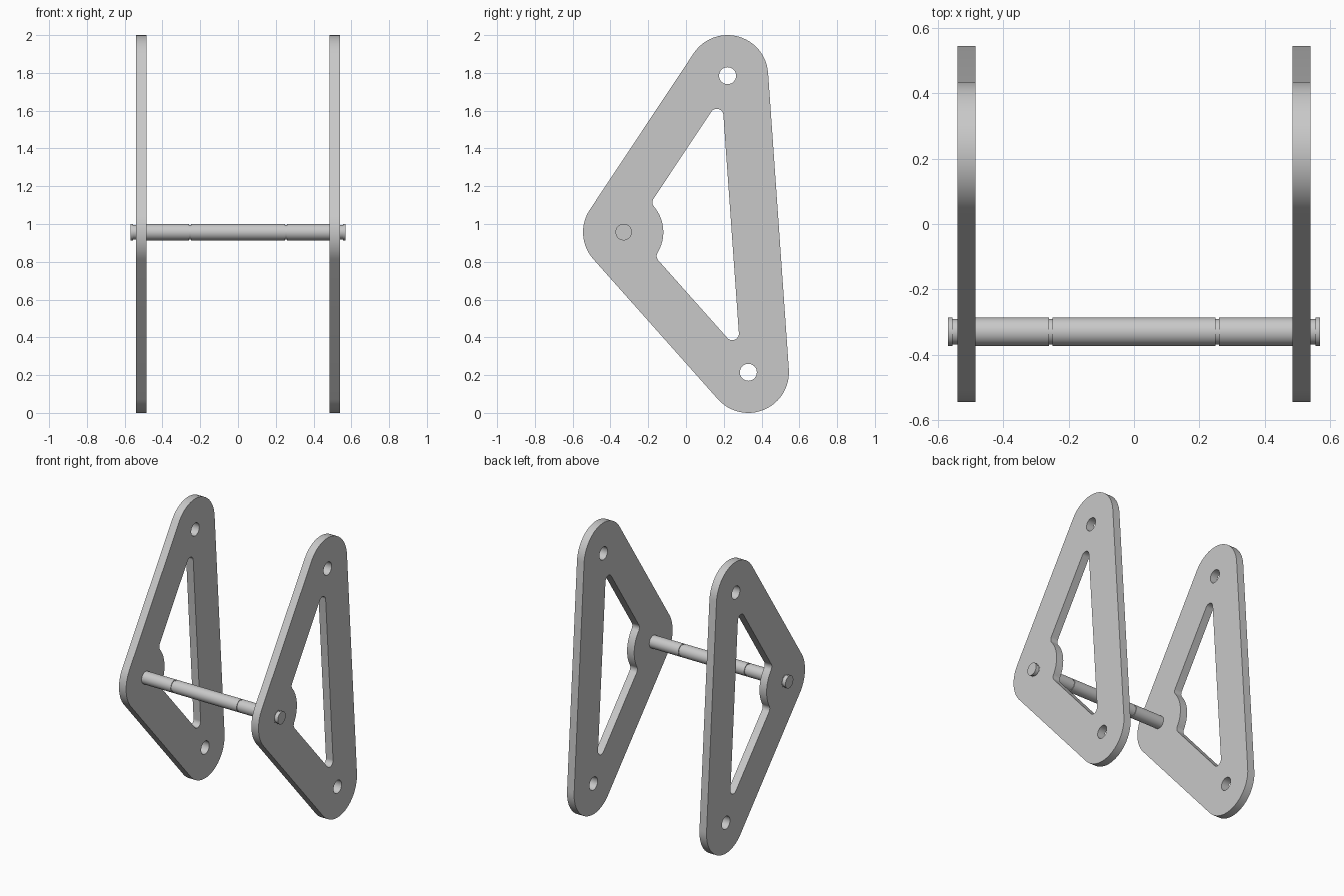
import bpy, bmesh, math
from mathutils import Vector

cube = bpy.data.objects.get("Cube")
if cube:
    bpy.data.objects.remove(cube, do_unlink=True)

grey = bpy.data.materials.new("light grey metal")
colour = (0.58, 0.58, 0.58, 1)
grey.diffuse_color = colour
grey.use_nodes = True
grey.node_tree.nodes["Principled BSDF"].inputs["Base Color"].default_value = colour

# Main dimensions; plate points are (y, z)
PIVOT, TOP, BOTTOM = Vector((-0.33, 0.957)), Vector((0.22, 1.785)), Vector((0.33, 0.215))
OUTER, BOSS, FILLET, BORE = 0.215, 0.21, 0.035, 0.045
SLOT_TOP, SLOT_BOTTOM = Vector((0.163, 1.575)), Vector((0.245, 0.42))
PLATE_X, PLATE_T = 0.513, 0.055


def arc(centre, radius, start, end, steps=16):
    """Points from angle start to angle end, both in radians."""
    return [centre + radius * Vector((math.cos(a), math.sin(a)))
            for a in (start + (end - start) * i / steps for i in range(steps + 1))]


def angle(v):
    return math.atan2(v.y, v.x)


def normal_angle(a, b):
    """Direction of the left-hand normal of the edge from a to b."""
    return angle(b - a) + math.pi / 2


def clockwise(start, end):
    """The end angle reached by turning clockwise from start."""
    return start - (start - end) % math.tau


def rounded_hull(points, radius):
    """Clockwise outline around equal circles."""
    out = []
    for i, p in enumerate(points):
        n0 = normal_angle(points[i - 1], p)
        n1 = normal_angle(p, points[(i + 1) % len(points)])
        out += arc(p, radius, n0, clockwise(n0, n1), 24)
    return out


def fillet_centre(start, toward):
    """Where the line from start meets the circle just outside the boss."""
    d = (toward - start).normalized()
    along = (PIVOT - start).dot(d)
    off = (PIVOT - start).length_squared - along ** 2
    return start + d * (along - math.sqrt((BOSS + FILLET) ** 2 - off))


def slot_outline():
    """Triangular opening with the round boss bulging into it."""
    upper = normal_angle(PIVOT, TOP)
    back = normal_angle(SLOT_TOP, SLOT_BOTTOM)
    lower = normal_angle(BOTTOM, PIVOT)
    high = fillet_centre(SLOT_TOP, SLOT_TOP + PIVOT - TOP)
    low = fillet_centre(SLOT_BOTTOM, SLOT_BOTTOM + PIVOT - BOTTOM)
    to_boss, from_boss = angle(PIVOT - low), angle(PIVOT - high)
    return (arc(SLOT_TOP, FILLET, upper, clockwise(upper, back))
            + arc(SLOT_BOTTOM, FILLET, back, clockwise(back, lower))
            + arc(low, FILLET, lower, clockwise(lower, to_boss))
            + arc(PIVOT, BOSS, angle(low - PIVOT), angle(high - PIVOT))[1:-1]
            + arc(high, FILLET, from_boss, clockwise(from_boss, upper)))


def finish(name, mesh):
    mesh.materials.clear()
    mesh.materials.append(grey)
    bm = bmesh.new()
    bm.from_mesh(mesh)
    bmesh.ops.remove_doubles(bm, verts=bm.verts, dist=0.0001)
    bmesh.ops.recalc_face_normals(bm, faces=bm.faces)
    bm.to_mesh(mesh)
    bm.free()
    mesh.shade_smooth()
    mesh.set_sharp_from_angle(angle=math.radians(30))
    obj = bpy.data.objects.new(name, mesh)
    bpy.context.collection.objects.link(obj)
    return obj


# Side plate: filled outline with the opening and two bolt holes
curve = bpy.data.curves.new("plate outline", "CURVE")
curve.dimensions = "2D"
curve.fill_mode = "BOTH"
curve.extrude = PLATE_T / 2
outlines = [rounded_hull([PIVOT, TOP, BOTTOM], OUTER), slot_outline()]
outlines += [arc(c, BORE, 0, math.tau, 32)[:-1] for c in (TOP, BOTTOM)]
for points in outlines:
    spline = curve.splines.new("POLY")
    spline.points.add(len(points) - 1)
    for sp, p in zip(spline.points, points):
        sp.co = (p.x, p.y, 0, 1)
    spline.use_cyclic_u = True
helper = bpy.data.objects.new("plate outline", curve)
bpy.context.collection.objects.link(helper)
bpy.context.view_layer.update()
evaluated = helper.evaluated_get(bpy.context.evaluated_depsgraph_get())
plate_mesh = bpy.data.meshes.new_from_object(evaluated)
bpy.data.objects.remove(helper, do_unlink=True)

left_plate = finish("left_side_plate", plate_mesh)
right_plate = left_plate.copy()
right_plate.name = "right_side_plate"
bpy.context.collection.objects.link(right_plate)
for plate, side in ((left_plate, 1), (right_plate, -1)):
    plate.rotation_euler = (math.pi / 2, 0, math.pi / 2)
    plate.location.x = side * PLATE_X

# Cross rod: turned profile with retaining grooves, mirrored about the middle
R, GROOVE = 0.0435, 0.039
half = [(0.25, R), (0.25, GROOVE), (0.26, GROOVE), (0.26, R),
        (0.541, R), (0.541, GROOVE), (0.556, GROOVE), (0.556, R),
        (0.57, R), (0.57, 0)]
profile = [(-x, r) for x, r in reversed(half)] + half
bm = bmesh.new()
verts = [bm.verts.new((x, 0, r)) for x, r in profile]
edges = [bm.edges.new(pair) for pair in zip(verts, verts[1:])]
bmesh.ops.spin(bm, geom=verts + edges, cent=(0, 0, 0), axis=(1, 0, 0),
               angle=math.tau, steps=40)
rod_mesh = bpy.data.meshes.new("cross_rod")
bm.to_mesh(rod_mesh)
bm.free()
rod = finish("cross_rod", rod_mesh)
rod.location = (0, PIVOT.x, PIVOT.y)
